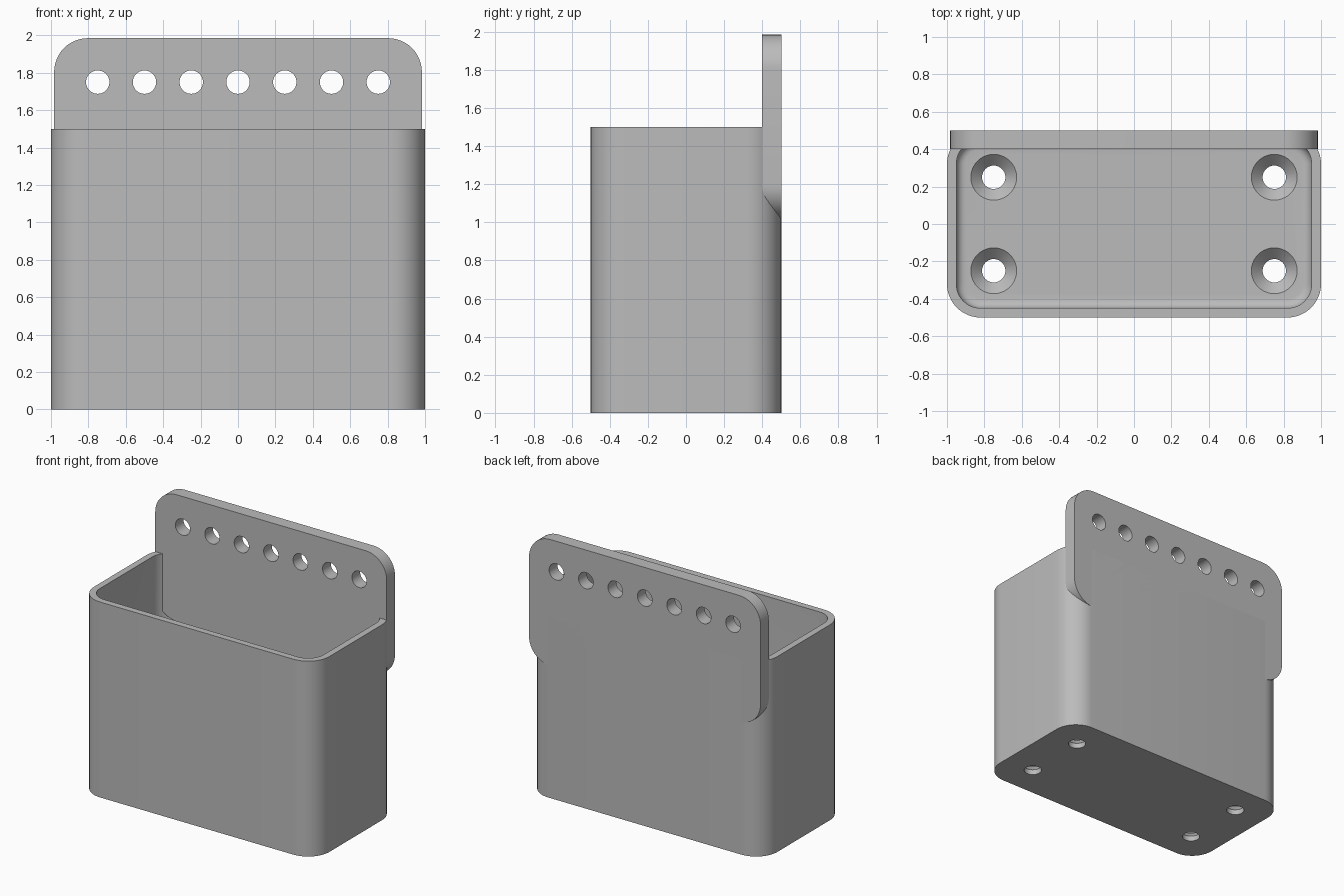
import bpy
import bmesh
from math import sin, cos, pi, radians
from mathutils import Matrix

if "Cube" in bpy.data.objects:
    bpy.data.objects.remove(bpy.data.objects["Cube"])

grey = bpy.data.materials.new("plain grey")
grey.use_nodes = True
colour = (0.5, 0.5, 0.5, 1)
grey.diffuse_color = colour
grey.node_tree.nodes["Principled BSDF"].inputs["Base Color"].default_value = colour


def make_object(name, bm):
    bmesh.ops.recalc_face_normals(bm, faces=bm.faces)
    mesh = bpy.data.meshes.new(name)
    bm.to_mesh(mesh)
    bm.free()
    mesh.materials.append(grey)
    obj = bpy.data.objects.new(name, mesh)
    bpy.context.collection.objects.link(obj)
    return obj


def rounded_loop(half_x, half_y, radius, steps=12):
    """Outline points of a rounded rectangle, counter-clockwise."""
    points = []
    corners = [(1, 1), (-1, 1), (-1, -1), (1, -1)]
    for quarter, (sx, sy) in enumerate(corners):
        for i in range(steps + 1):
            a = (quarter + i / steps) * pi / 2
            points.append((sx * (half_x - radius) + radius * cos(a),
                           sy * (half_y - radius) + radius * sin(a)))
    return points


def rounded_prism(name, half_x, half_y, radius, levels, matrix=Matrix()):
    """Loft of rounded rectangles; levels holds (height, inset) pairs."""
    bm = bmesh.new()
    rings = []
    for z, inset in levels:
        loop = rounded_loop(half_x - inset, half_y - inset, radius - inset)
        rings.append([bm.verts.new((x, y, z)) for x, y in loop])
    count = len(rings[0])
    for low, high in zip(rings, rings[1:]):
        for i in range(count):
            j = (i + 1) % count
            bm.faces.new((low[i], low[j], high[j], high[i]))
    bm.faces.new(rings[0])
    bm.faces.new(rings[-1])
    bmesh.ops.transform(bm, matrix=matrix, verts=bm.verts)
    return make_object(name, bm)


def cone_cutter(name, r_low, r_high, length, matrix):
    bm = bmesh.new()
    bmesh.ops.create_cone(bm, cap_ends=True, segments=40, radius1=r_low,
                          radius2=r_high, depth=length, matrix=matrix)
    return make_object(name, bm)


def cut(obj, cutter):
    mod = obj.modifiers.new(cutter.name, 'BOOLEAN')
    mod.operation = 'DIFFERENCE'
    mod.solver = 'EXACT'
    mod.object = cutter
    cutter.hide_render = True
    bpy.context.view_layer.objects.active = obj
    bpy.ops.object.modifier_apply(modifier=mod.name)
    bpy.data.objects.remove(cutter)


# Open box with rounded upright corners
FLOOR, WALL, FILLET = 0.1, 0.05, 0.05
box = rounded_prism("box", 1, 0.5, 0.18, [(0, 0), (1.5, 0)])

# Cavity with a filleted floor
levels = []
for i in range(7):
    a = i / 6 * pi / 2
    levels.append((FLOOR + FILLET * (1 - cos(a)), FILLET * (1 - sin(a))))
levels.append((1.7, 0))
cut(box, rounded_prism("cavity", 1 - WALL, 0.5 - WALL, 0.13, levels))

# Countersunk screw holes in the floor
HOLE = 0.0625
for x in (-0.75, 0.75):
    for y in (-0.25, 0.25):
        cut(box, cone_cutter("screw_hole", HOLE, HOLE, 0.3,
                             Matrix.Translation((x, y, 0.05))))
        cut(box, cone_cutter("countersink", HOLE, HOLE + 0.07, 0.07,
                             Matrix.Translation((x, y, 0.075))))

# Upright mounting plate with a row of holes
upright = Matrix.Rotation(radians(90), 4, 'X')
plate = rounded_prism("mounting_plate", 0.983, 0.485, 0.18, [(0, 0), (0.1, 0)],
                      Matrix.Translation((0, 0.5, 1.5)) @ upright)
for i in range(-3, 4):
    cut(plate, cone_cutter("plate_hole", HOLE, HOLE, 0.4,
                           Matrix.Translation((i * 0.25, 0.45, 1.75)) @ upright))

# Smooth shading with crisp edges
for obj in (box, plate):
    bpy.ops.object.select_all(action='DESELECT')
    obj.select_set(True)
    bpy.context.view_layer.objects.active = obj
    bpy.ops.object.shade_smooth_by_angle(angle=radians(30))
